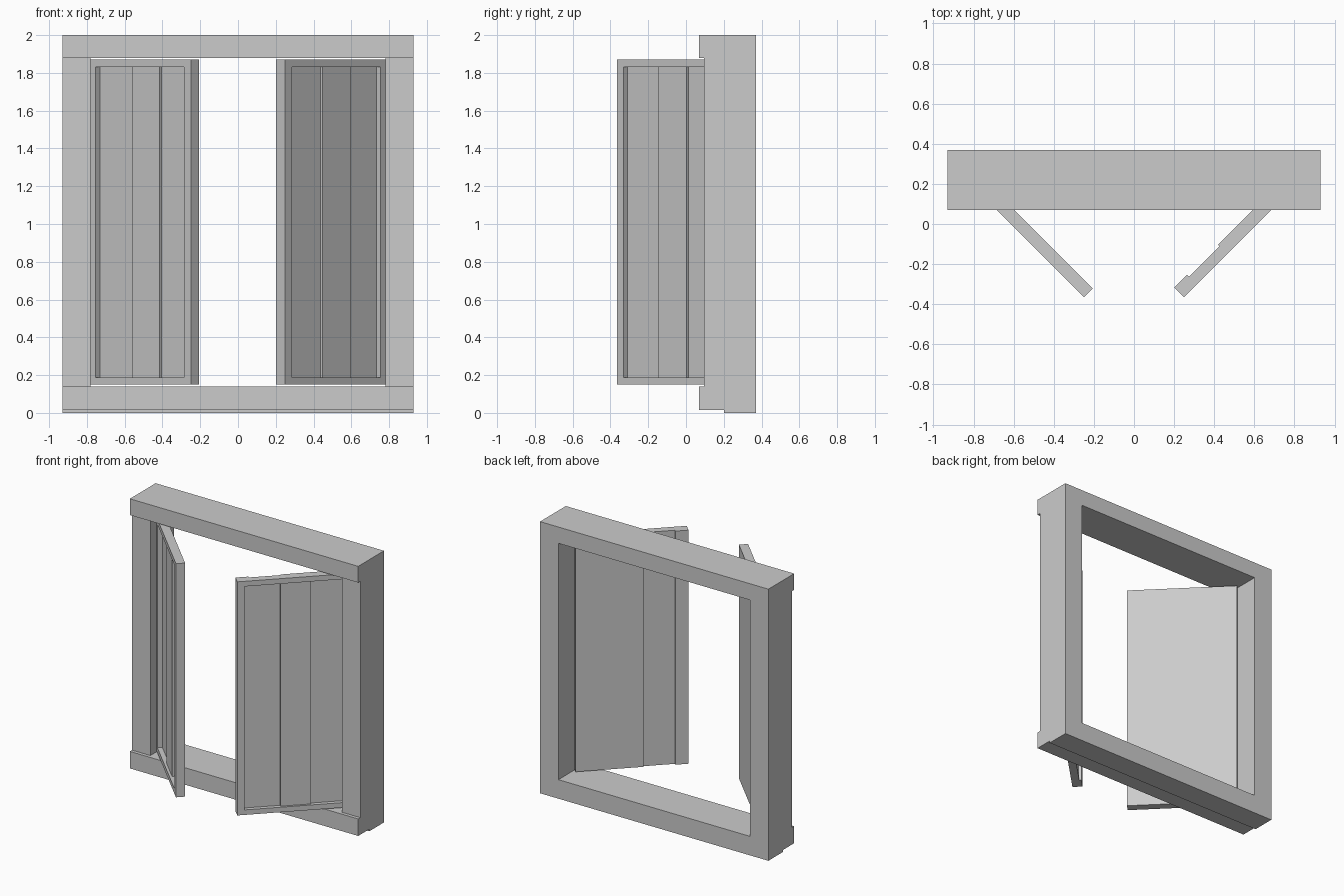
import bpy, bmesh
from mathutils import Vector

if "Cube" in bpy.data.objects:
    bpy.data.objects.remove(bpy.data.objects["Cube"])

R = 0.5 ** 0.5


def prism(name, points, direction):
    """Extrude a closed planar outline along a direction."""
    bm = bmesh.new()
    face = bm.faces.new([bm.verts.new(p) for p in points])
    ext = bmesh.ops.extrude_face_region(bm, geom=[face])
    new = [g for g in ext["geom"] if isinstance(g, bmesh.types.BMVert)]
    bmesh.ops.translate(bm, verts=new, vec=Vector(direction))
    bmesh.ops.recalc_face_normals(bm, faces=bm.faces[:])
    mesh = bpy.data.meshes.new(name)
    bm.to_mesh(mesh)
    bm.free()
    obj = bpy.data.objects.new(name, mesh)
    bpy.context.collection.objects.link(obj)
    return obj


def cut(obj, cutter):
    """Subtract the cutter, apply, and remove it."""
    mod = obj.modifiers.new("cut", 'BOOLEAN')
    mod.operation, mod.solver, mod.object = 'DIFFERENCE', 'EXACT', cutter
    bpy.context.view_layer.objects.active = obj
    bpy.ops.object.modifier_apply(modifier=mod.name)
    bpy.data.objects.remove(cutter)


# Window frame: stepped side profile swept across the width, then the opening cut out
side = [(0.07, 0.015), (0.20, 0.015), (0.20, 0), (0.37, 0), (0.37, 2), (0.07, 2),
        (0.07, 1.88), (0.095, 1.88), (0.095, 0.14), (0.07, 0.14)]
frame = prism("window_frame", [(-0.93, y, z) for y, z in side], (1.86, 0, 0))
opening = prism("opening_cutter",
                [(-0.78, -0.1, 0.14), (0.78, -0.1, 0.14), (0.78, -0.1, 1.88), (-0.78, -0.1, 1.88)],
                (0, 0.6, 0))
cut(frame, opening)


def shutter(name, sign, section, depth, raised, plank):
    """Open shutter at 45 degrees; u runs from the hinge, v through the thickness."""
    def place(uv, z):
        return [(sign * (0.79 - R * (u + v)), 0.175 + R * (v - u), z) for u, v in uv]

    slab = prism(name, place(section, 0.15), (0, 0, 1.72))
    # Recess outline that leaves the middle plank standing proud
    a, b = raised
    top = depth - plank
    pocket = [(0.05, -0.05), (0.714, -0.05), (0.714, depth), (b, depth),
              (b, top), (a, top), (a, depth), (0.05, depth)]
    cut(slab, prism("recess_cutter", place(pocket, 0.187), (0, 0, 1.645)))


# Left shutter: flat inner face
shutter("left_shutter", -1,
        [(0, 0), (0.764, 0), (0.764, 0.062), (0, 0.062)],
        0.034, (0.307, 0.512), 0.016)

# Right shutter: inner face with a shallow full-height groove beside the free stile
shutter("right_shutter", 1,
        [(0, 0), (0.764, 0), (0.764, 0.069), (0.675, 0.069), (0.675, 0.055),
         (0.46, 0.055), (0.46, 0.065), (0, 0.065)],
        0.03, (0.26, 0.468), 0.014)
